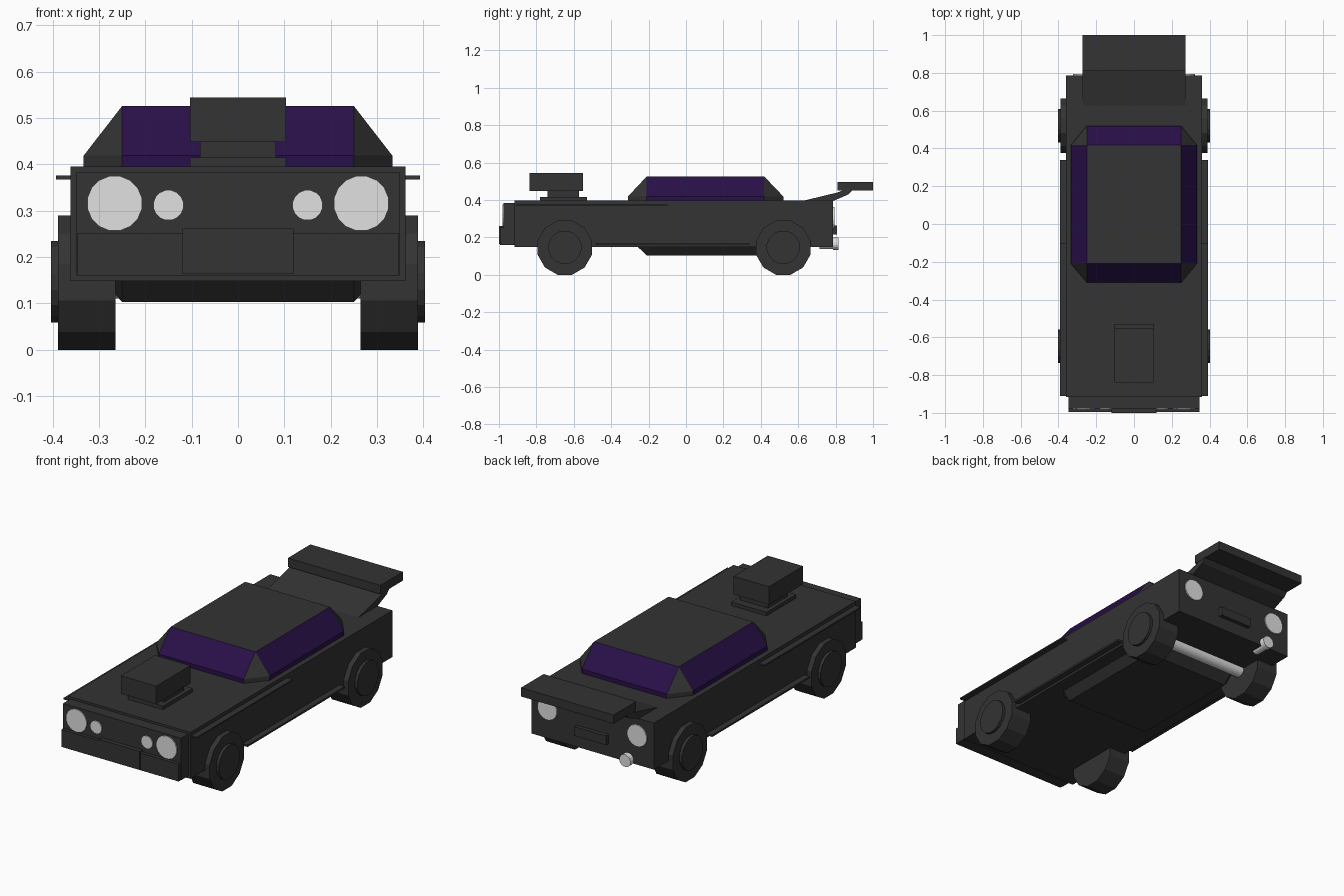
import bpy, bmesh, math
from mathutils import Matrix, Vector

if "Cube" in bpy.data.objects:
    bpy.data.objects.remove(bpy.data.objects["Cube"])


def material(name, rgb):
    m = bpy.data.materials.new(name)
    m.diffuse_color = (*rgb, 1)
    m.use_nodes = True
    m.node_tree.nodes["Principled BSDF"].inputs["Base Color"].default_value = m.diffuse_color
    return m


BLACK = material("charcoal", (0.033, 0.033, 0.033))
GLASS = material("purple glass", (0.022, 0.005, 0.066))
SILVER = material("light grey", (0.75, 0.75, 0.75))


def finish(name, bm, *mats):
    bmesh.ops.recalc_face_normals(bm, faces=bm.faces)
    mesh = bpy.data.meshes.new(name)
    bm.to_mesh(mesh)
    bm.free()
    for m in mats:
        mesh.materials.append(m)
    ob = bpy.data.objects.new(name, mesh)
    bpy.context.collection.objects.link(ob)
    return ob


def box(name, x, y, z, mat=BLACK):
    """Box from (min, max) ranges."""
    bm = bmesh.new()
    bmesh.ops.create_cube(bm, size=1)
    for v in bm.verts:
        v.co = Vector([(a + b) / 2 + c * (b - a) for (a, b), c in zip((x, y, z), v.co)])
    return finish(name, bm, mat)


def cylinder(name, axis, centre, r, depth, sides, mat):
    """Cylinder along x or y, turned so that a flat side is at the bottom."""
    bm = bmesh.new()
    bmesh.ops.create_cone(bm, cap_ends=True, segments=sides, radius1=r, radius2=r, depth=depth)
    turn = Matrix.Rotation(math.pi / 2, 4, "Y" if axis == "x" else "X")
    spin = Matrix.Rotation(math.pi / sides, 4, "Z")
    bm.transform(Matrix.Translation(centre) @ turn @ spin)
    return finish(name, bm, mat)


def tub(name, z_end, z_shoulder, z_base):
    """Rectangular panel tapering out to an eight-sided base."""
    bm = bmesh.new()
    for x, wide in ((-0.25, -0.333), (0.25, 0.333)):
        for y, long in ((-0.21, -0.31), (0.418, 0.52)):
            bm.verts.new((x, y, z_end))
            for z in (z_shoulder, z_base):
                bm.verts.new((wide, y, z))
                bm.verts.new((x, long, z))
    bmesh.ops.convex_hull(bm, input=bm.verts)
    bmesh.ops.dissolve_limit(bm, angle_limit=0.01, verts=bm.verts, edges=bm.edges)
    return finish(name, bm, BLACK, GLASS)


# Body, nose and front bumper
box("body", (-0.361, 0.361), (-0.916, 0.787), (0.148, 0.396))
box("nose", (-0.348, 0.348), (-0.977, -0.91), (0.16, 0.384))
box("front_bumper", (-0.346, 0.346), (-0.995, -0.97), (0.16, 0.252))
box("front_plate", (-0.12, 0.12), (-1.0, -0.97), (0.164, 0.262))
box("rear_plate", (-0.095, 0.095), (0.78, 0.808), (0.215, 0.264))

# Cabin with glass on the straight sides, dark corners and roof
cabin = tub("cabin", 0.526, 0.419, 0.39)
for f in cabin.data.polygons:
    n = f.normal
    if abs(n.z) < 0.9 and min(abs(n.x), abs(n.y)) < 0.05:
        f.material_index = 1

# Floor pan, the same shape upside down
tub("floor_pan", 0.103, 0.2, 0.23)

# Hood scoop
box("scoop_base", (-0.104, 0.104), (-0.78, -0.53), (0.39, 0.415))
box("scoop_neck", (-0.082, 0.082), (-0.74, -0.573), (0.41, 0.45))
box("scoop_top", (-0.104, 0.104), (-0.838, -0.55), (0.448, 0.544))

# Rear spoiler: sloped ramp and wing blade
bm = bmesh.new()
profile = [(0.62, 0.394), (0.81, 0.44), (0.84, 0.452), (0.89, 0.452), (0.865, 0.428), (0.785, 0.394)]
face = bm.faces.new([bm.verts.new((-0.272, y, z)) for y, z in profile])
out = bmesh.ops.extrude_face_region(bm, geom=[face])
bmesh.ops.translate(bm, vec=(0.544, 0, 0), verts=[g for g in out["geom"] if isinstance(g, bmesh.types.BMVert)])
finish("spoiler_ramp", bm, BLACK)
box("spoiler_wing", (-0.273, 0.273), (0.81, 1.0), (0.45, 0.497))

# Parts on both sides
for side, s in (("left", -1), ("right", 1)):
    # Side trim strips
    xs = tuple(sorted((s * 0.35, s * 0.393)))
    box(f"upper_trim_{side}", xs, (-0.91, -0.1), (0.368, 0.376))
    box(f"lower_trim_{side}", xs, (-0.48, 0.34), (0.16, 0.17))
    # Wheels
    for end, y in (("front", -0.648), ("rear", 0.52)):
        cylinder(f"{end}_wheel_{side}", "x", (s * 0.326, y, 0.145), 0.15, 0.124, 12, BLACK)
        cylinder(f"{end}_hub_{side}", "x", (s * 0.37, y, 0.147), 0.09, 0.066, 16, BLACK)
    # Lights
    cylinder(f"headlight_{side}", "y", (s * 0.266, -0.976, 0.316), 0.06, 0.012, 16, SILVER)
    cylinder(f"small_headlight_{side}", "y", (s * 0.15, -0.976, 0.312), 0.033, 0.012, 16, SILVER)
    cylinder(f"tail_light_{side}", "y", (s * 0.265, 0.787, 0.305), 0.058, 0.012, 16, SILVER)

# Rear axle and exhaust
cylinder("rear_axle", "x", (0, 0.52, 0.145), 0.034, 0.56, 24, SILVER)
cylinder("exhaust_pipe", "y", (-0.21, 0.76, 0.163), 0.027, 0.09, 16, SILVER)
cylinder("exhaust_tip", "y", (-0.21, 0.8, 0.166), 0.033, 0.03, 16, SILVER)
